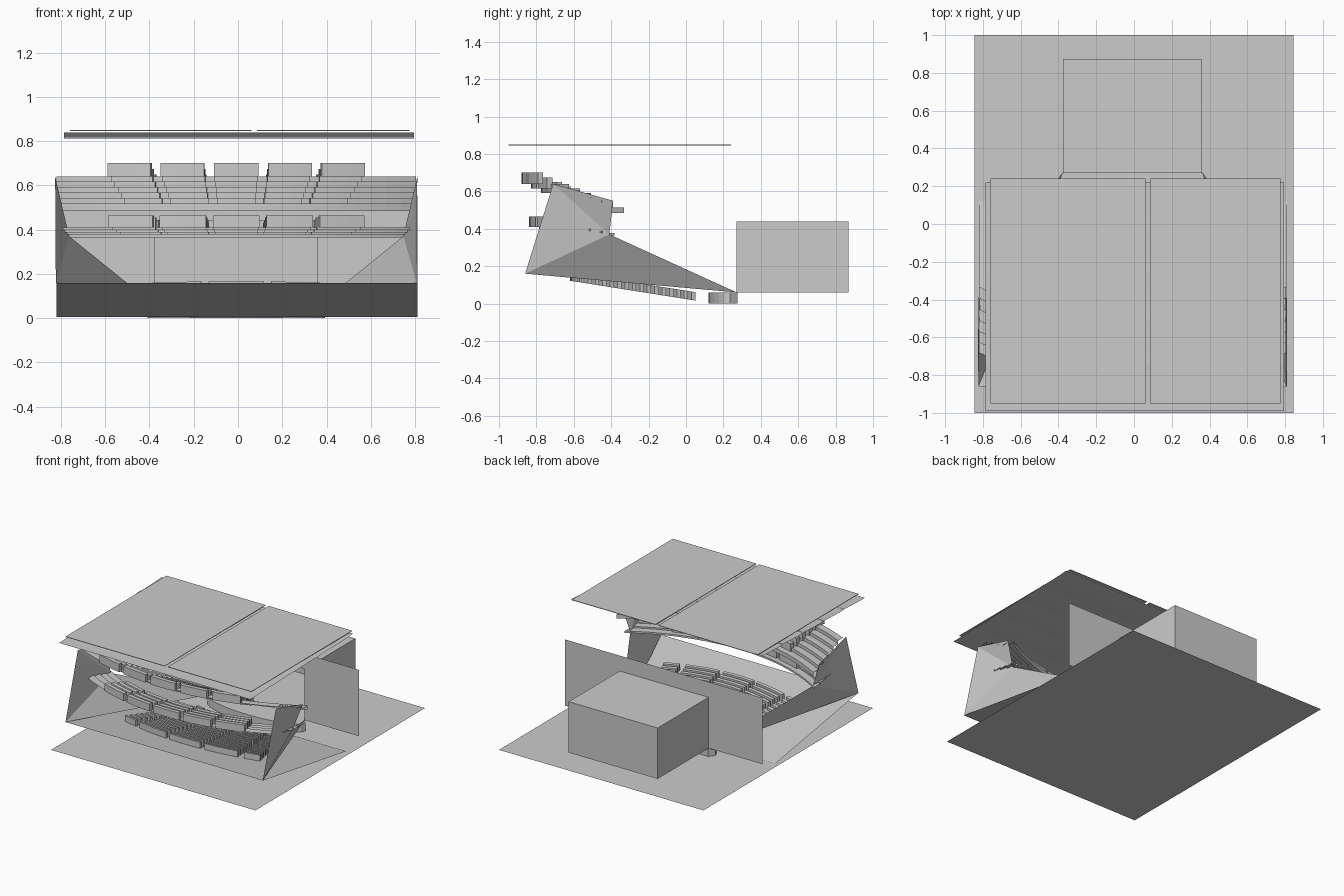
import bpy
import math

if "Cube" in bpy.data.objects:
    bpy.data.objects.remove(bpy.data.objects["Cube"])

CX = -0.008  # hall axis


def mesh(name, verts, faces):
    me = bpy.data.meshes.new(name)
    me.from_pydata(verts, [], faces)
    me.update()
    ob = bpy.data.objects.new(name, me)
    bpy.context.collection.objects.link(ob)
    return ob


def prism(name, outline, z0, z1):
    n = len(outline)
    v = [(x, y, z) for z in (z0, z1) for x, y in outline]
    f = [tuple(reversed(range(n))), tuple(range(n, 2 * n))]
    f += [(i, (i + 1) % n, n + (i + 1) % n, n + i) for i in range(n)]
    return mesh(name, v, f)


def slab(name, x0, x1, y0, y1, z0, z1):
    return prism(name, [(x0, y0), (x1, y0), (x1, y1), (x0, y1)], z0, z1)


def stepped_balcony(name, cy, r, rows, pitch, z, rise, hw):
    """Thin stepped sheet following concentric arcs."""
    prof = []
    for k in range(rows):
        prof += [(r - k * pitch, z - k * rise), (r - (k + 1) * pitch, z - k * rise)]
    prof.append((prof[-1][0], prof[-1][1] - rise * 1.2))
    n, m = 24, len(prof)
    v, f = [], []
    for i in range(n + 1):
        x = hw * (2 * i / n - 1)
        v += [(CX + x, cy - math.sqrt(q * q - x * x), h) for q, h in prof]
    for i in range(n):
        for j in range(m - 1):
            a = i * m + j
            f.append((a, a + m, a + m + 1, a + 1))
    return mesh(name, v, f)


def seat_rows(name, cy, r, rows, pitch, depth, height, blocks, floor_z):
    """Curved seat rows; blocks are angle ranges, floor_z(row, y) is the base height."""
    v, f = [], []
    seg = 3
    for k in range(rows):
        for a0, a1 in blocks:
            b = len(v)
            for i in range(seg + 1):
                a = a0 + (a1 - a0) * i / seg
                for q, top in ((0, 0), (0, 1), (depth, 1), (depth, 0)):
                    rr = r - k * pitch - q
                    y = cy - rr * math.cos(a)
                    v.append((CX + rr * math.sin(a), y, floor_z(k, y) + top * height))
            for i in range(seg):
                for j in range(4):
                    p, q = b + i * 4 + j, b + i * 4 + (j + 1) % 4
                    f.append((p, q, q + 4, p + 4))
            e = b + seg * 4
            f += [(b + 3, b + 2, b + 1, b), (e, e + 1, e + 2, e + 3)]
    return mesh(name, v, f)


# ground sheet
mesh("ground", [(-.845, -1, 0), (.845, -1, 0), (.845, 1, 0), (-.845, 1, 0)], [(0, 1, 2, 3)])

# raked main floor
def rake(y):
    return .16 - .155 * (y + .86) / .98

mesh("raked_floor", [(-.82, -.86, .16), (.81, -.86, .16), (.81, .12, .005), (-.82, .12, .005)],
     [(0, 1, 2, 3)])

# folded side walls
for side, s in (("left", -1), ("right", 1)):
    pts = [(.815, -.86, .16), (.818, -.71, .64), (.815, -.39, .55), (.755, -.41, .37), (.37, .27, .06)]
    mesh(side + "_side_wall", [(CX + s * x, y, z) for x, y, z in pts],
         [(0, 1, 3), (1, 2, 3), (0, 3, 4)])

# stage house, open to the hall
x0, x1, y0, y1, z0, z1 = -.375, .36, .27, .87, .06, .44
mesh("stage_house", [(x, y, z) for z in (z0, z1) for x, y in ((x0, y0), (x1, y0), (x1, y1), (x0, y1))],
     [(3, 2, 1, 0), (4, 5, 6, 7), (1, 2, 6, 5), (2, 3, 7, 6), (3, 0, 4, 7)])

# proscenium wall around the opening
mesh("proscenium_wall",
     [(-.82, y0, z0), (x0, y0, z0), (x0, y0, z1), (x1, y0, z1), (x1, y0, z0), (.81, y0, z0),
      (.81, y0, .555), (x1, y0, .555), (x0, y0, .555), (-.82, y0, .555)],
     [(0, 1, 2, 8, 9), (2, 3, 7, 8), (4, 5, 6, 7, 3)])

# curved apron in front of the stage
arc = [(CX + .40 * math.sin(a), .235 - .115 * math.cos(a))
       for a in [math.radians(-90 + 15 * i) for i in range(13)]]
prism("stage_apron", arc + [(x1, .275), (x0, .275)], 0, .06)

# stalls seating
half = [(.095, .245), (.272, .34)]
stalls = [(-.075, .075)] + half + [(-b, -a) for a, b in half]
seat_rows("stalls_seats", 1.05, 1.67, 15, .042, .022, .045, stalls, lambda k, y: rake(y))

# lower balcony
stepped_balcony("lower_balcony", .86, 1.69, 4, .055, .41, .011, .785)
pitch = .143
blocks = [(i * pitch - .062, i * pitch + .062) for i in range(-2, 3)]
seat_rows("lower_balcony_seats", .86, 1.70, 4, .055, .028, .055, blocks,
          lambda k, y: .41 - .011 * k)

# upper balcony
stepped_balcony("upper_balcony", 1.08, 1.94, 6, .052, .64, .025, .812)
pitch = .125
blocks = [(i * pitch - .051, i * pitch + .051) for i in range(-2, 3)]
seat_rows("upper_balcony_seats", 1.08, 1.96, 6, .052, .03, .06, blocks,
          lambda k, y: .64 - .025 * k)

# acoustic ceiling: overlapping curved panels
for k in range(5):
    n = 6
    v = []
    for i in range(n + 1):
        t = i / n
        y = -.99 + .241 * k + .246 * t
        z = .811 + .005 * k + .009 * t * t
        v += [(-.785, y, z), (.795, y, z)]
    mesh("ceiling_panel_%d" % (k + 1), v,
         [(2 * i, 2 * i + 1, 2 * i + 3, 2 * i + 2) for i in range(n)])

# two flat roof sheets
slab("roof_left", -.76, .06, -.95, .24, .846, .85)
slab("roof_right", .085, .775, -.95, .24, .846, .85)
